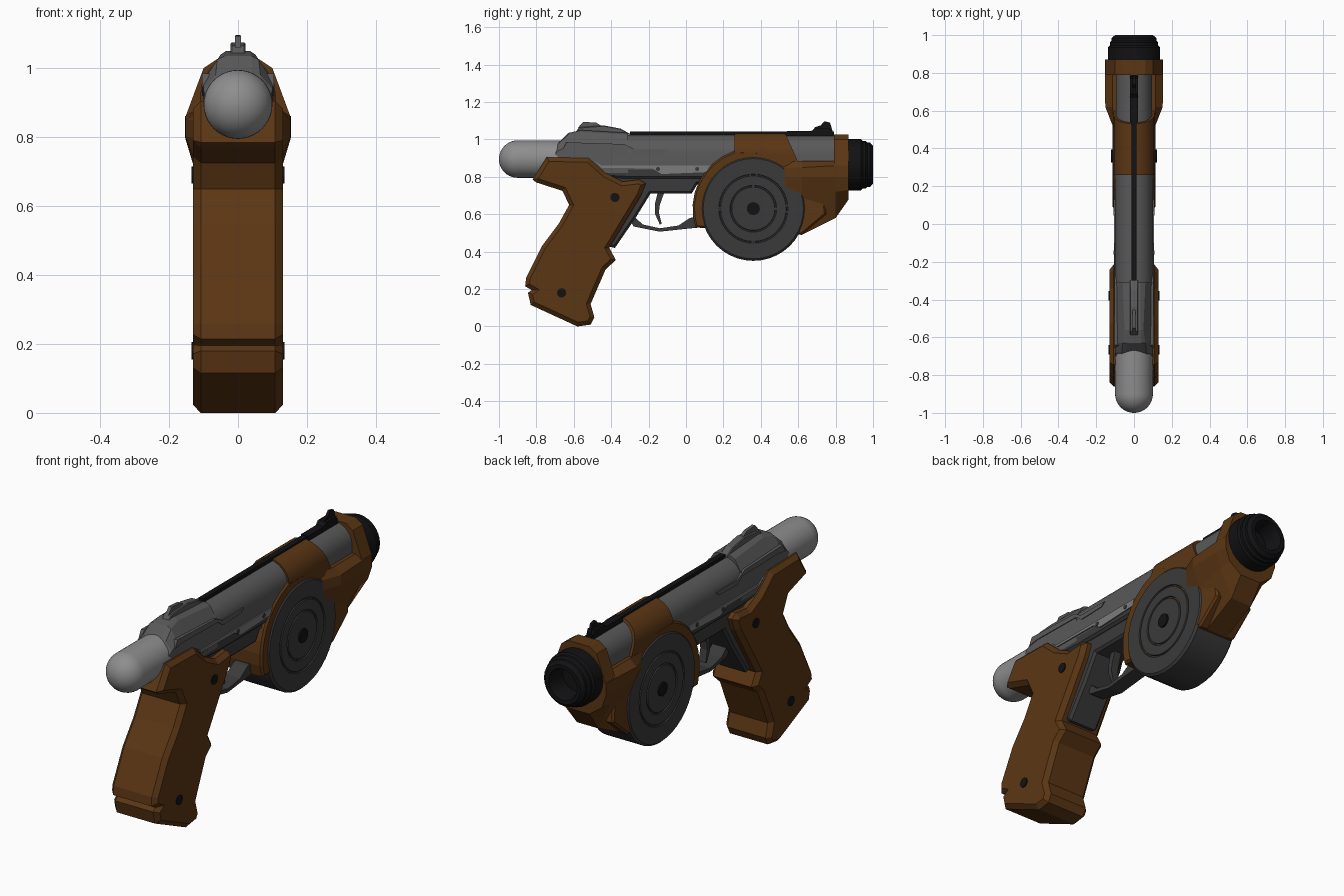
import bpy, bmesh, math
from math import sin, cos, pi, radians


def material(name, r, g, b):
    m = bpy.data.materials.new(name)
    m.diffuse_color = (r, g, b, 1)
    return m


WOOD = material("brown wood", 0.105, 0.037, 0.007)
SILVER = material("light steel", 0.27, 0.27, 0.27)
STEEL = material("grey steel", 0.10, 0.10, 0.10)
DARK = material("dark steel", 0.042, 0.042, 0.044)
BLACK = material("black", 0.006, 0.006, 0.007)
PLATE = material("plate grey", 0.2, 0.2, 0.2)


def finish(name, bm, mat, smooth=None):
    bmesh.ops.recalc_face_normals(bm, faces=bm.faces)
    me = bpy.data.meshes.new(name)
    bm.to_mesh(me)
    bm.free()
    me.materials.append(mat)
    if smooth:
        for p in me.polygons:
            p.use_smooth = True
        me.set_sharp_from_angle(angle=radians(smooth))
    ob = bpy.data.objects.new(name, me)
    bpy.context.collection.objects.link(ob)
    return ob


def prism(name, pts, w, mat, chamfer=0.0, x=0.0):
    """Side profile (y, z) extruded to half-width w, with chamfered rims."""
    bm = bmesh.new()
    a = [bm.verts.new((x - w, y, z)) for y, z in pts]
    b = [bm.verts.new((x + w, y, z)) for y, z in pts]
    bm.faces.new(a)
    bm.faces.new(b)
    n = len(pts)
    for i in range(n):
        j = (i + 1) % n
        bm.faces.new((a[i], a[j], b[j], b[i]))
    bmesh.ops.recalc_face_normals(bm, faces=bm.faces)
    if chamfer:
        rim = [e for e in bm.edges if abs(e.verts[0].co.x - e.verts[1].co.x) < 1e-6]
        bmesh.ops.bevel(bm, geom=rim, offset=chamfer, segments=1, affect='EDGES')
    return finish(name, bm, mat)


def loft(name, sections, mat, slant=None, smooth=None):
    """Sections (y, [(x, z), ...]) for the right half, mirrored and skinned along y."""
    bm = bmesh.new()
    rings = []
    for y, half in sections:
        pts = half + [(-px, pz) for px, pz in reversed(half)]
        rings.append([bm.verts.new((px, y + (slant(y, pz) if slant else 0), pz)) for px, pz in pts])
    n = len(rings[0])
    for r, s in zip(rings, rings[1:]):
        for i in range(n):
            bm.faces.new((r[i], r[(i + 1) % n], s[(i + 1) % n], s[i]))
    bm.faces.new(rings[0])
    bm.faces.new(rings[-1])
    return finish(name, bm, mat, smooth)


def lathe(name, prof, axis, c, mat, seg=32, smooth=30):
    """Profile (position, radius) spun round an x or y axis through c."""
    bm = bmesh.new()
    rings = []
    for p, r in prof:
        ring = []
        for i in range(seg):
            u, v = r * cos(2 * pi * i / seg), r * sin(2 * pi * i / seg)
            ring.append(bm.verts.new((c[0] + p, c[1] + u, c[2] + v) if axis == 'X'
                                     else (c[0] + u, c[1] + p, c[2] + v)))
        rings.append(ring)
    for r, s in zip(rings, rings[1:]):
        for i in range(seg):
            bm.faces.new((r[i], r[(i + 1) % seg], s[(i + 1) % seg], s[i]))
    bm.faces.new(rings[0])
    bm.faces.new(rings[-1])
    return finish(name, bm, mat, smooth)


def arch(r, zc, zb, n=6):
    """Half of a round-topped section: flat sides from zb up to zc."""
    return [(r, zb)] + [(r * cos(pi / 2 * i / n), zc + r * sin(pi / 2 * i / n)) for i in range(n)] \
        + [(0.008, zc + r)]


# Rear capsule
lathe("rear_capsule", [(-0.1 * cos(t * pi / 20), max(0.1 * sin(t * pi / 20), 0.001)) for t in range(11)]
      + [(0.27, 0.1)], 'Y', (0, -0.9, 0.895), SILVER, 40)

# Receiver tube and barrel, rear block, lower frame
loft("receiver_tube", [(-0.4, arch(0.1, 0.925, 0.84)), (0.3, arch(0.1, 0.925, 0.84))], STEEL, smooth=40)
loft("barrel", [(0.25, arch(0.096, 0.925, 0.84)), (0.84, arch(0.096, 0.925, 0.84))], STEEL, smooth=40)
loft("rear_block", [
    (-0.74, [(0.09, 0.82), (0.09, 0.89), (0.06, 0.905), (0.04, 0.91)]),
    (-0.68, [(0.1, 0.82), (0.1, 0.94), (0.065, 0.98), (0.04, 0.985)]),
    (-0.63, [(0.1, 0.82), (0.1, 0.965), (0.06, 1.025), (0.04, 1.035)]),
    (-0.56, [(0.1, 0.82), (0.1, 0.965), (0.05, 1.04), (0.035, 1.05)]),
    (-0.31, [(0.1, 0.82), (0.1, 0.96), (0.06, 1.025), (0.035, 1.035)])], STEEL)
prism("receiver_side_rail", [(-0.66, 0.945), (-0.64, 0.985), (-0.33, 0.975), (-0.27, 0.945), (-0.1, 0.945),
                             (-0.12, 0.925), (-0.27, 0.92), (-0.31, 0.95), (-0.6, 0.955)], 0.104, STEEL)
prism("lower_frame", [(-0.7, 0.82), (-0.7, 0.9), (-0.5, 0.9), (-0.45, 0.86), (0.2, 0.86), (0.2, 0.76),
                      (0.06, 0.76), (0.03, 0.71), (-0.19, 0.71), (-0.27, 0.58), (-0.38, 0.42),
                      (-0.5, 0.45), (-0.5, 0.75)], 0.085, DARK, 0.012)
prism("frame_side", [(-0.5, 0.9), (-0.45, 0.865), (0.2, 0.865), (0.2, 0.79), (-0.3, 0.79), (-0.5, 0.8)],
      0.1, DARK, 0.012)
for s in (-1, 1):
    prism("side_plate", [(-0.49, 0.885), (-0.45, 0.86), (0.13, 0.86), (0.11, 0.825), (-0.13, 0.815),
                         (-0.18, 0.845), (-0.45, 0.848)], 0.004, PLATE, x=s * 0.102)
    for y in (-0.15, 0.06):
        lathe("plate_pin", [(-0.004, 0.011), (0.004, 0.011)], 'X', (s * 0.105, y, 0.842), DARK, 10)

# Grip
prism("grip", [(-0.82, 0.785), (-0.745, 0.905), (-0.52, 0.9), (-0.43, 0.82), (-0.34, 0.775), (-0.25, 0.785),
               (-0.215, 0.765), (-0.24, 0.7), (-0.41, 0.42), (-0.375, 0.355), (-0.43, 0.305),
               (-0.51, 0.12), (-0.49, 0.05), (-0.51, 0.01), (-0.58, 0.0), (-0.83, 0.115), (-0.845, 0.18),
               (-0.825, 0.195), (-0.86, 0.215), (-0.855, 0.26), (-0.77, 0.43), (-0.68, 0.55), (-0.625, 0.65),
               (-0.66, 0.725), (-0.8, 0.77)], 0.13, WOOD, 0.022)
for y, z in ((-0.38, 0.69), (-0.665, 0.18)):
    lathe("grip_screw", [(-0.135, 0.025), (0.135, 0.025)], 'X', (0, y, z), BLACK, 12)

# Trigger and guard
prism("trigger_guard", [(-0.3, 0.57), (-0.27, 0.58), (-0.23, 0.545), (-0.14, 0.525), (-0.04, 0.54), (0.02, 0.58),
                        (0.06, 0.59), (0.08, 0.53), (-0.02, 0.52), (-0.14, 0.507), (-0.28, 0.535)], 0.04, DARK)
prism("trigger", [(-0.15, 0.72), (-0.165, 0.66), (-0.165, 0.6), (-0.14, 0.545), (-0.13, 0.55), (-0.145, 0.61),
                  (-0.14, 0.65), (-0.115, 0.72)], 0.02, DARK)

# Drum magazine with ring grooves and hub
half = [(0.115, 0.015), (0.115, 0.115), (0.109, 0.117), (0.109, 0.123), (0.115, 0.125), (0.115, 0.175),
        (0.109, 0.177), (0.109, 0.183), (0.115, 0.185), (0.115, 0.268), (0.104, 0.279)]
lathe("drum", half + [(-p, r) for p, r in reversed(half)], 'X', (0, 0.36, 0.63), DARK, 40)
lathe("drum_hub", [(-0.123, 0.035), (0.123, 0.035)], 'X', (0, 0.36, 0.63), BLACK, 16)

# Fore-end: drum housing, top sleeve, wide front shell, front collar
arc = [(0.36 + 0.325 * cos(radians(a)), 0.63 + 0.325 * sin(radians(a))) for a in range(198, 110, -11)]
prism("drum_housing", arc + [(0.26, 0.94), (0.57, 0.93), (0.6, 0.87), (0.72, 0.87), (0.75, 0.6), (0.62, 0.49)],
      0.109, WOOD, 0.01)
loft("top_sleeve", [(0.26, arch(0.109, 0.925, 0.85)), (0.53, arch(0.109, 0.925, 0.85))], WOOD,
     lambda y, z: (1.034 - z) * 0.45 if y > 0.4 else 0, 40)
loft("front_shell", [
    (0.5, [(0.03, 0.6), (0.1, 0.72), (0.105, 0.8), (0.105, 0.85), (0.1, 0.88)]),
    (0.62, [(0.06, 0.49), (0.112, 0.70), (0.152, 0.8), (0.152, 0.85), (0.115, 0.885)]),
    (0.8, [(0.06, 0.58), (0.13, 0.72), (0.154, 0.8), (0.154, 0.86), (0.115, 0.885)]),
    (0.87, [(0.06, 0.68), (0.13, 0.73), (0.154, 0.8), (0.154, 0.86), (0.115, 0.885)])], WOOD)
loft("front_collar", [(y, [(0.14, 0.8), (0.152, 0.86), (0.115, 0.96), (0.1, 1.0), (0.06, 1.027)])
                      for y in (0.79, 0.87)], WOOD)

# Muzzle with open bore
lathe("muzzle", [(0, 0.125), (0, 0.137), (0.065, 0.137), (0.075, 0.128), (0.09, 0.128), (0.1, 0.118),
                 (0.115, 0.118), (0.13, 0.1), (0.13, 0.08), (0.1, 0.072), (0.03, 0.07)],
      'Y', (0, 0.87, 0.865), BLACK, 28)

# Top rail and sights
prism("top_rail", [(-0.3, 1.0), (-0.3, 1.042), (0.79, 1.042), (0.79, 1.0)], 0.014, BLACK)
prism("front_sight_base", [(0.54, 1.0), (0.54, 1.045), (0.67, 1.045), (0.69, 1.06), (0.77, 1.06), (0.79, 1.01)],
      0.02, BLACK)
prism("front_sight_blade", [(0.67, 1.04), (0.69, 1.065), (0.72, 1.075), (0.74, 1.097), (0.77, 1.09), (0.785, 1.04)],
      0.007, BLACK)
prism("rear_sight_base", [(-0.6, 1.03), (-0.57, 1.065), (-0.44, 1.075), (-0.35, 1.058), (-0.29, 1.025)],
      0.022, STEEL, 0.004)
prism("rear_sight_blade", [(-0.58, 1.06), (-0.55, 1.094), (-0.48, 1.09), (-0.44, 1.065)], 0.009, STEEL)
